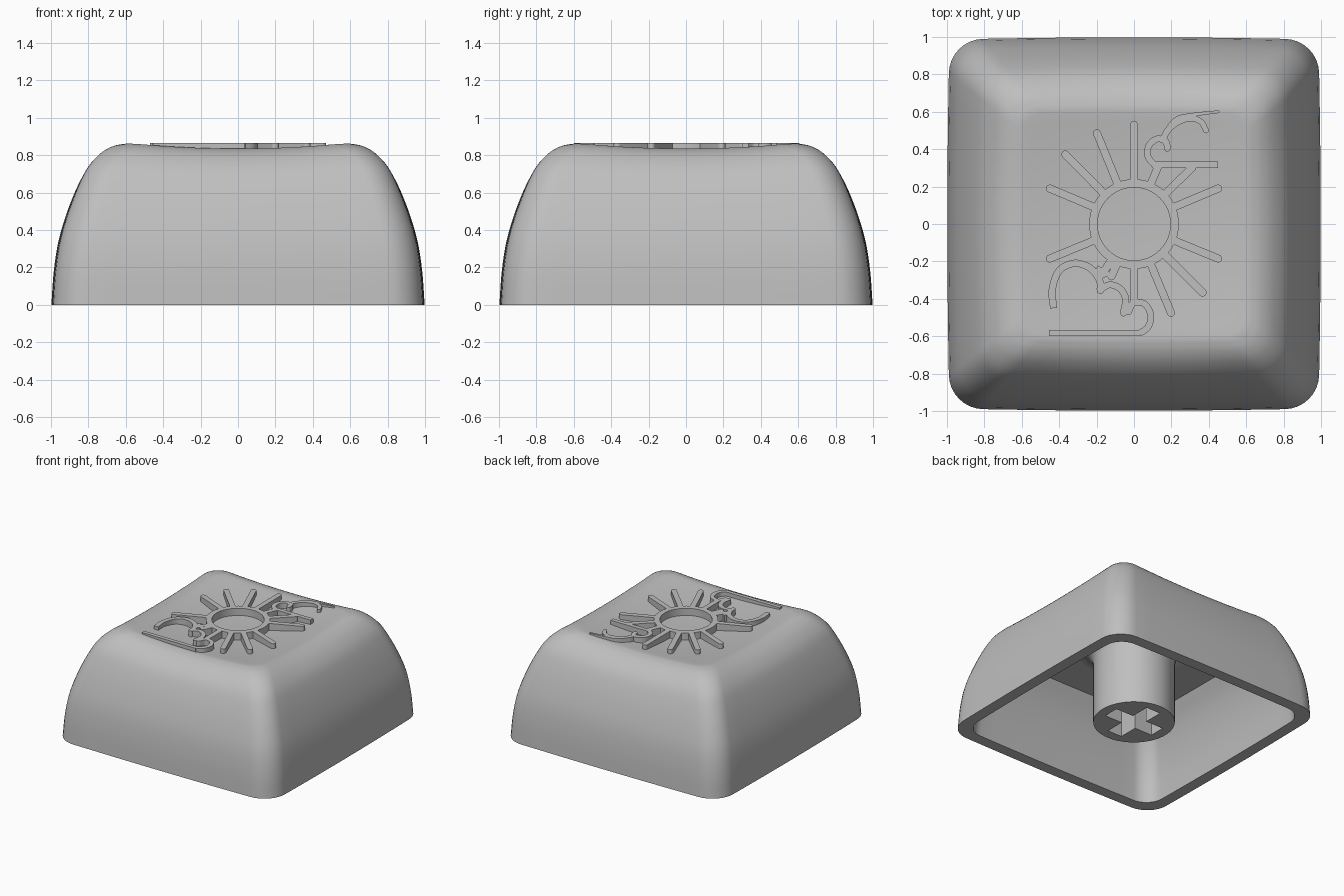
import bpy, bmesh
from math import sin, cos, pi
from mathutils import Vector

if "Cube" in bpy.data.objects:
    bpy.data.objects.remove(bpy.data.objects["Cube"])

grey = bpy.data.materials.new("plain grey")
grey.use_nodes = True
COLOUR = (0.52, 0.52, 0.52, 1)
grey.diffuse_color = COLOUR
grey.node_tree.nodes["Principled BSDF"].inputs["Base Color"].default_value = COLOUR


def finish(bm, name, angle=35):
    bmesh.ops.recalc_face_normals(bm, faces=bm.faces)
    mesh = bpy.data.meshes.new(name)
    bm.to_mesh(mesh)
    bm.free()
    mesh.materials.append(grey)
    obj = bpy.data.objects.new(name, mesh)
    bpy.context.collection.objects.link(obj)
    bpy.ops.object.select_all(action='DESELECT')
    obj.select_set(True)
    bpy.context.view_layer.objects.active = obj
    bpy.ops.object.shade_smooth_by_angle(angle=angle * pi / 180)


def smooth_path(pts, steps=6):
    """Catmull-Rom curve through 2D points."""
    p = [Vector(q) for q in pts]
    p = [2 * p[0] - p[1]] + p + [2 * p[-1] - p[-2]]
    out = []
    for a, b, c, d in zip(p, p[1:], p[2:], p[3:]):
        for i in range(steps):
            t = i / steps
            out.append(0.5 * (2 * b + (c - a) * t + (2 * a - 5 * b + 4 * c - d) * t * t
                              + (3 * b - a - 3 * c + d) * t ** 3))
    return out + [p[-2]]


def rounded_square(h, r, bulge=0.012, corner=8, side=12):
    """Outline of a square of half width h, corner radius r and slightly bowed sides."""
    pts = []
    for k in range(4):
        a0 = k * pi / 2
        quarter = [(h, (h - r) * (2 * i / side - 1)) for i in range(side)]
        quarter += [(h - r + r * cos(i / corner * pi / 2), h - r + r * sin(i / corner * pi / 2))
                    for i in range(corner)]
        for x, y in quarter:
            x, y = x * (1 - bulge * (y / h) ** 2), y * (1 - bulge * (x / h) ** 2)
            pts.append((x * cos(a0) - y * sin(a0), x * sin(a0) + y * cos(a0)))
    return pts


def bridge(bm, a, b):
    n = len(a)
    for i in range(n):
        bm.faces.new((a[i], a[(i + 1) % n], b[(i + 1) % n], b[i]))


# Shell: curved outer wall, dished top, hollow inside
DISH_LOW, DISH_K, CORNER = 0.803, 0.09, 0.18


def outer_ring(bm, h, z):
    pts = rounded_square(h, CORNER * h)
    far = max(x * x + y * y for x, y in pts)
    w = (z / 0.862) ** 6
    return [bm.verts.new((x, y, z - w * DISH_K * (far - x * x - y * y))) for x, y in pts]


def dish_ring(bm, h):
    return [bm.verts.new((x, y, DISH_LOW + DISH_K * (x * x + y * y)))
            for x, y in rounded_square(h, CORNER * h)]


def flat_ring(bm, h, z):
    return [bm.verts.new((x, y, z)) for x, y in rounded_square(h, 0.16 * h)]


ROOF = 0.625
outer = [(0.998, 0), (0.985, 0.18), (0.958, 0.35), (0.91, 0.51), (0.855, 0.65),
         (0.805, 0.745), (0.74, 0.815), (0.68, 0.85), (0.625, 0.862)]
inner = [(0.905, 0), (0.888, 0.18), (0.85, 0.35), (0.795, 0.5), (0.725, ROOF)]
bm = bmesh.new()
rings = [flat_ring(bm, h, z) for h, z in reversed(smooth_path(inner, 3))]
ceiling = rings[0]
rings += [outer_ring(bm, h, z) for h, z in smooth_path(outer, 4)]
rings += [dish_ring(bm, 0.6 - 0.05 * i) for i in range(12)]
for a, b in zip(rings, rings[1:]):
    bridge(bm, a, b)
bm.faces.new(ceiling)
bm.faces.new(rings[-1])
finish(bm, "cap_shell")

# Stem: round post with a fillet at the ceiling and a cross-shaped socket
N, R, FILLET = 64, 0.305, 0.13
profile = [(R, 0), (R, ROOF - FILLET)]
profile += [(R + FILLET * (1 - cos(t * pi / 12)), ROOF - FILLET + FILLET * sin(t * pi / 12))
            for t in range(1, 7)]


def circle(bm, r, z):
    return [bm.verts.new((r * cos(2 * pi * i / N), r * sin(2 * pi * i / N), z)) for i in range(N)]


bm = bmesh.new()
rings = [circle(bm, r, z) for r, z in profile]
for a, b in zip(rings, rings[1:]):
    bridge(bm, a, b)
ARM, HALF, DEPTH = 0.225, 0.065, 0.45
plan = []
for k in range(4):
    for x, y in ((ARM, -HALF), (ARM, HALF), (HALF, HALF)):
        a = k * pi / 2
        plan.append((x * cos(a) - y * sin(a), x * sin(a) + y * cos(a)))
low = [bm.verts.new((x, y, 0)) for x, y in plan]
high = [bm.verts.new((x, y, DEPTH)) for x, y in plan]
bridge(bm, low, high)
bm.faces.new(high)
rim = [bm.edges.get((l[i], l[(i + 1) % len(l)])) for l in (rings[0], low) for i in range(len(l))]
bmesh.ops.triangle_fill(bm, edges=rim, use_beauty=True, normal=(0, 0, -1))
finish(bm, "stem")

# Raised ornament on the dish
TOP, BOTTOM = 0.865, 0.79


def stroke(bm, path, width, tail=None, rounded=True):
    """Upright wall along a path, tapering to tail, with an optional round end."""
    path = [Vector(p) for p in path]
    tail = tail or width
    last = len(path) - 1
    rows = []
    for i, p in enumerate(path):
        d = (path[min(i + 1, last)] - path[max(i - 1, 0)]).normalized()
        rows.append((p, d, (width + (tail - width) * i / last) / 2))
    if rounded:
        p, d, w = rows[-1]
        rows += [(p + d * w * sin(a), d, w * cos(a)) for a in (0.4, 0.8, 1.2, 1.45)]
    left = [p + Vector((-d.y, d.x)) * w for p, d, w in rows]
    right = [p - Vector((-d.y, d.x)) * w for p, d, w in rows]
    outline = left + right[::-1]
    up = [bm.verts.new((p.x, p.y, TOP)) for p in outline]
    down = [bm.verts.new((p.x, p.y, BOTTOM)) for p in outline]
    bridge(bm, up, down)
    for i in range(len(rows) - 1):
        for loop in (up, down):
            bm.faces.new((loop[i], loop[i + 1], loop[-2 - i], loop[-1 - i]))


# Sun ring
bm = bmesh.new()
loops = [circle(bm, r, z)
         for r, z in ((0.195, BOTTOM), (0.195, TOP), (0.24, TOP), (0.24, BOTTOM))]
for a, b in zip(loops, loops[1:] + loops[:1]):
    bridge(bm, a, b)
finish(bm, "sun_ring")

# Sun rays: those reaching the side limits are cut square
tips = [(0, 0.53), (-0.198, 0.485), (-0.367, 0.372), (-0.45, 0.19), (-0.45, -0.185), (0.45, 0.19),
        (0.45, -0.185), (0.367, -0.367), (0.198, -0.475), (0, -0.4), (0.31, 0.3), (0.13, 0.31),
        (-0.17, -0.27), (-0.12, -0.28)]
bm = bmesh.new()
for tip in tips:
    tip = Vector(tip)
    stroke(bm, [tip.normalized() * 0.22, tip], 0.042, rounded=abs(tip.x) < 0.45)
stroke(bm, [(-0.2, -0.235), (-0.12, -0.28)], 0.03)
finish(bm, "sun_rays")

# Curling clouds above right and below left
bm = bmesh.new()
clouds = [
    ([(0.11, 0.315), (0.075, 0.36), (0.08, 0.42), (0.125, 0.455), (0.17, 0.44), (0.178, 0.405)], 0.035, 0.035),
    ([(0.15, 0.44), (0.18, 0.5), (0.235, 0.545), (0.305, 0.565), (0.36, 0.545), (0.385, 0.5)], 0.035, 0.03),
    ([(0.19, 0.52), (0.235, 0.565), (0.32, 0.585), (0.45, 0.6)], 0.03, 0.015),
    ([(-0.43, -0.45), (-0.437, -0.35), (-0.4, -0.25), (-0.32, -0.21), (-0.235, -0.235),
      (-0.185, -0.3), (-0.18, -0.355)], 0.038, 0.038),
    ([(-0.18, -0.35), (-0.13, -0.325), (-0.075, -0.345), (-0.045, -0.4), (-0.055, -0.475)], 0.035, 0.038),
    ([(0.03, -0.585), (0.075, -0.55), (0.09, -0.49), (0.06, -0.43), (0.0, -0.42), (-0.03, -0.47)], 0.035, 0.035),
]
for pts, width, tail in clouds:
    stroke(bm, smooth_path(pts), width, tail)
stroke(bm, [(0.1, 0.317), (0.45, 0.317)], 0.035, rounded=False)
stroke(bm, [(0.035, -0.583), (-0.455, -0.583)], 0.032, rounded=False)
finish(bm, "cloud_swirls")
